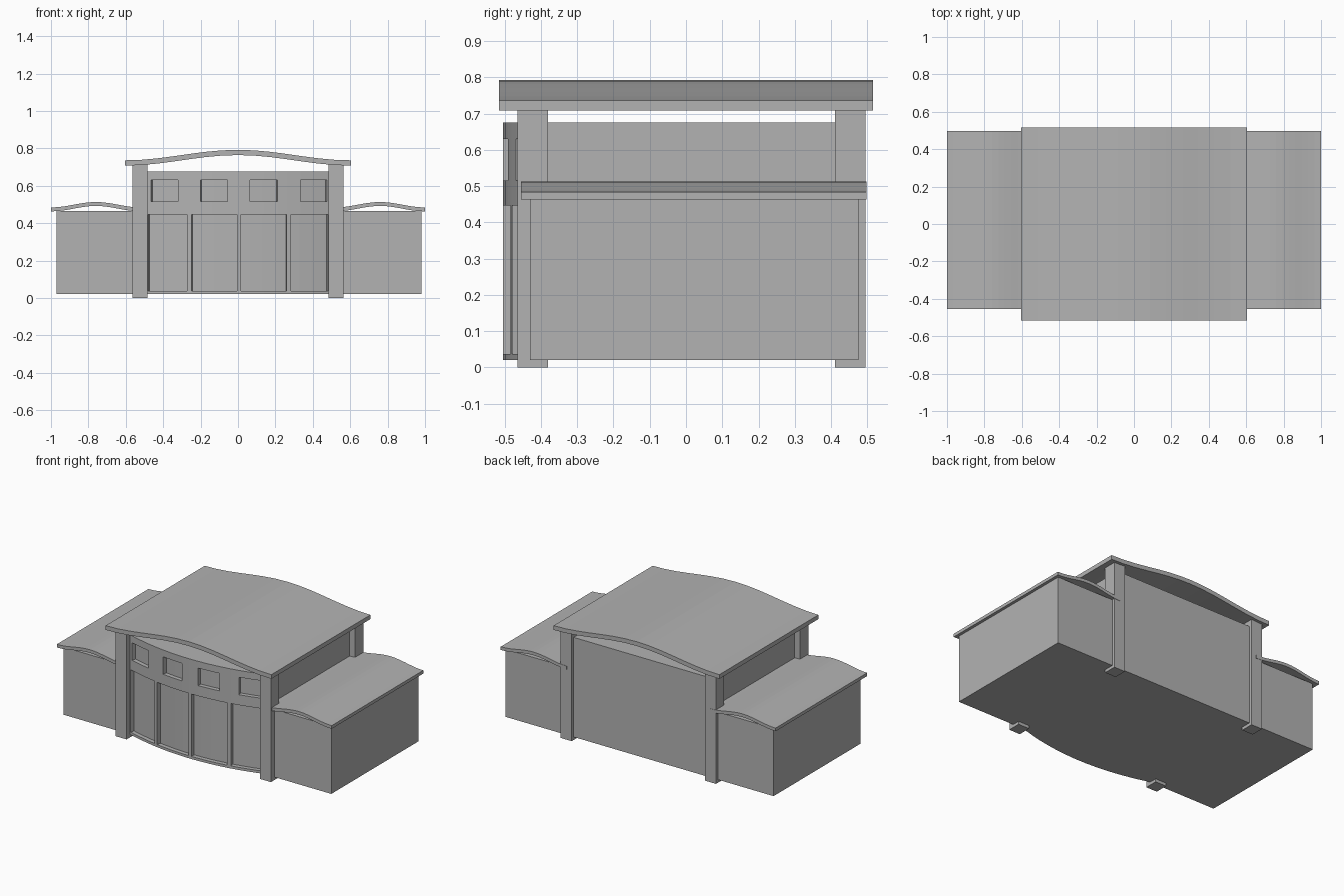
import bpy, bmesh, math

cube = bpy.data.objects.get("Cube")
if cube:
    bpy.data.objects.remove(cube)

# One flat colour for the whole building
grey = bpy.data.materials.new("plain_grey")
grey.use_nodes = True
colour = (0.45, 0.45, 0.45, 1)
grey.diffuse_color = colour
bsdf = grey.node_tree.nodes["Principled BSDF"]
bsdf.inputs["Base Color"].default_value = colour
bsdf.inputs["Roughness"].default_value = 0.8


def finish(name, bm):
    mesh = bpy.data.meshes.new(name)
    bm.to_mesh(mesh)
    bm.free()
    mesh.materials.append(grey)
    obj = bpy.data.objects.new(name, mesh)
    bpy.context.collection.objects.link(obj)
    return obj


def prism(name, outline, offset):
    """Closed outline of 3D points, extruded by a vector."""
    bm = bmesh.new()
    face = bm.faces.new([bm.verts.new(p) for p in outline])
    new = bmesh.ops.extrude_face_region(bm, geom=[face])["geom"]
    moved = [v for v in new if isinstance(v, bmesh.types.BMVert)]
    bmesh.ops.translate(bm, verts=moved, vec=offset)
    bmesh.ops.recalc_face_normals(bm, faces=bm.faces)
    return finish(name, bm)


def box(name, x0, x1, y0, y1, z0, z1):
    corners = [(x0, y0, z0), (x1, y0, z0), (x1, y1, z0), (x0, y1, z0)]
    return prism(name, corners, (0, 0, z1 - z0))


def wave_roof(name, centre, half, y0, y1, low, rise, thick, steps=14):
    """Slab with a bell-shaped profile, flat at both eaves."""
    top = []
    for i in range(steps + 1):
        t = 2 * i / steps - 1
        z = low + rise * (1 + math.cos(math.pi * t)) / 2
        top.append((centre + half * t, y0, z))
    under = [(x, y, z - thick) for x, y, z in reversed(top)]
    return prism(name, top + under, (0, y1 - y0, 0))


def bow(x):
    """Depth of the bowed front at a given x."""
    return -0.505 + 0.075 * (x / 0.485) ** 2


# Central hall with a bowed front and a flat top
HALL, RECESS, BASE, TOP, BACK = 0.525, 0.028, 0.02, 0.675, 0.475
front = [-HALL + 2 * HALL * i / 16 for i in range(17)]
outline = [(x, bow(x) + RECESS, BASE) for x in front]
outline += [(HALL, BACK, BASE), (-HALL, BACK, BASE)]
prism("hall", outline, (0, 0, TOP - BASE))

# Bowed facade screen with door bays and upper windows left open
doors = [(-0.48, -0.272), (-0.248, -0.006), (0.015, 0.26), (0.284, 0.48)]
windows = [(-0.465, -0.32), (-0.2, -0.055), (0.063, 0.21), (0.335, 0.475)]
rows = [BASE, 0.037, 0.447, 0.515, 0.63, TOP]
openings = {1: doors, 3: windows}
breaks = {-0.5, 0.5, -0.4, 0.4, -0.14, 0.14}
for a, b in doors + windows:
    breaks |= {a, b}
cols = sorted(breaks)

bm = bmesh.new()
grid = [[bm.verts.new((x, bow(x), z)) for x in cols] for z in rows]
for r in range(len(rows) - 1):
    for c in range(len(cols) - 1):
        mid = (cols[c] + cols[c + 1]) / 2
        if any(a < mid < b for a, b in openings.get(r, [])):
            continue
        bm.faces.new((grid[r][c], grid[r][c + 1],
                      grid[r + 1][c + 1], grid[r + 1][c]))
loose = [v for v in bm.verts if not v.link_faces]
bmesh.ops.delete(bm, geom=loose, context="VERTS")
facade = finish("facade_screen", bm)
shell = facade.modifiers.new("depth", "SOLIDIFY")
shell.thickness = RECESS + 0.004
shell.offset = -1

# Four corner pillars, two side wings and their curved roofs
for side, label, outer in ((1, "left", 0.98), (-1, "right", 0.97)):
    xs = sorted((side * 0.485, side * 0.565))
    box(label + "_front_pillar", *xs, -0.465, -0.38, 0, 0.72)
    box(label + "_back_pillar", *xs, 0.41, 0.495, 0, 0.72)
    xs = sorted((side * HALL, side * outer))
    box(label + "_wing", *xs, -0.43, BACK, BASE, 0.465)
    wave_roof(label + "_wing_roof", side * 0.76, 0.24, -0.455, 0.497,
              0.484, 0.029, 0.021)

# Main roof
wave_roof("main_roof", 0, 0.603, -0.515, 0.515, 0.736, 0.056, 0.028)
